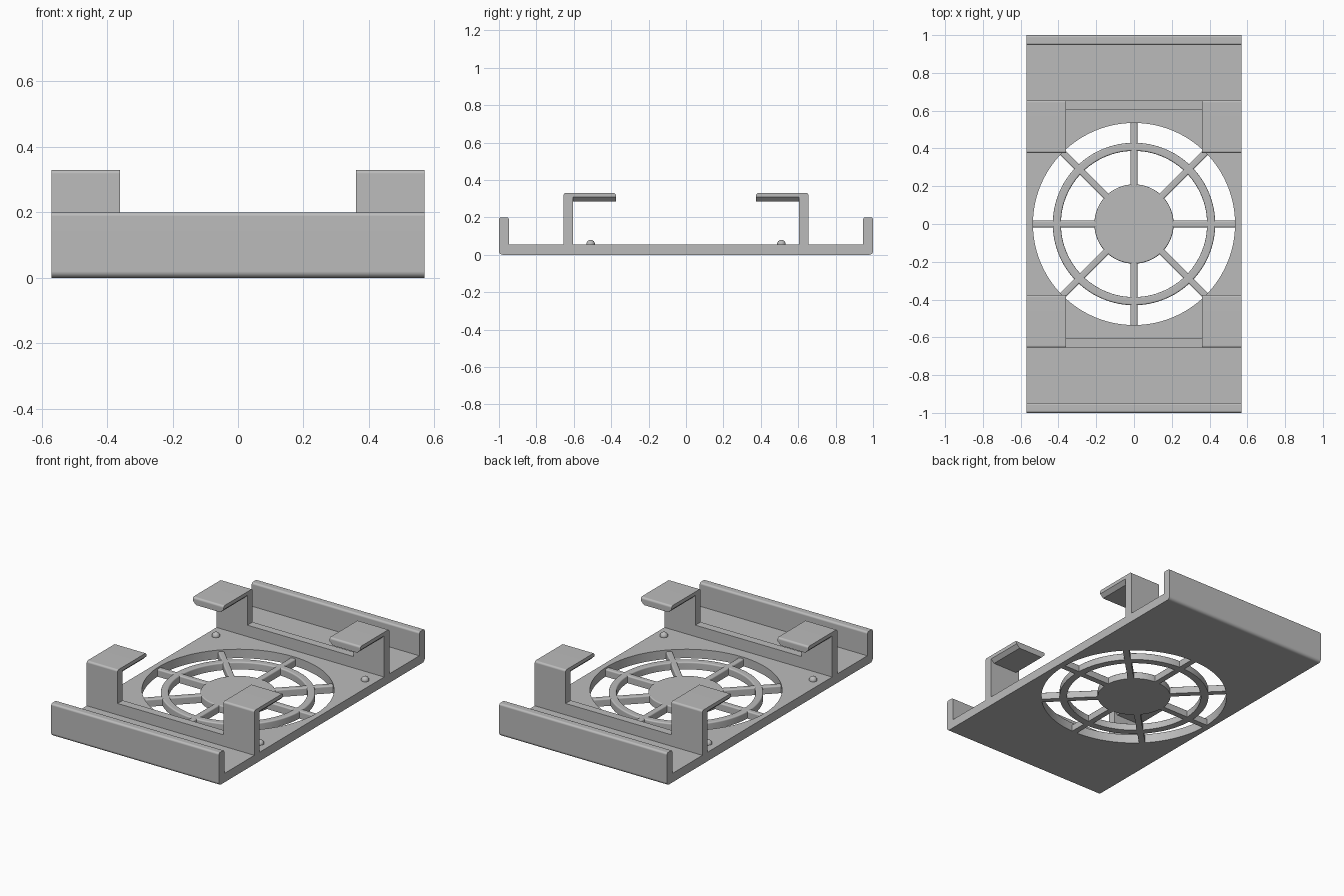
import bpy, bmesh, math
from mathutils import Vector, Matrix

if "Cube" in bpy.data.objects:
    bpy.data.objects.remove(bpy.data.objects["Cube"])

W = 0.57          # half width
T = 0.055         # plate thickness
SLOT = 0.36       # inner edge of the posts
WALL_IN, WALL_OUT = 0.605, 0.655
HOOK_TOP = 0.33

grey = bpy.data.materials.new("light grey plastic")
grey.use_nodes = True
COLOUR = (0.5, 0.5, 0.5, 1)
grey.diffuse_color = COLOUR
grey.node_tree.nodes["Principled BSDF"].inputs["Base Color"].default_value = COLOUR


def rounded(points, steps=6):
    """Profile of (u, v, radius) corners, with each corner filleted."""
    out = []
    for i, (u, v, r) in enumerate(points):
        p = Vector((u, v))
        if not r:
            out.append(p)
            continue
        a = (Vector(points[i - 1][:2]) - p).normalized()
        b = (Vector(points[(i + 1) % len(points)][:2]) - p).normalized()
        centre = p + (a + b) * r
        for k in range(steps + 1):
            t = k / steps * math.pi / 2
            out.append(centre - b * r * math.cos(t) - a * r * math.sin(t))
    return out


def finish(name, bm, mirror=""):
    bmesh.ops.recalc_face_normals(bm, faces=bm.faces)
    mesh = bpy.data.meshes.new(name)
    bm.to_mesh(mesh)
    bm.free()
    mesh.materials.append(grey)
    obj = bpy.data.objects.new(name, mesh)
    bpy.context.collection.objects.link(obj)
    if mirror:
        mod = obj.modifiers.new("mirror", 'MIRROR')
        mod.use_axis = ("x" in mirror, "y" in mirror, False)
    return obj


def prism(name, profile, along, lo, hi, mirror=""):
    """Extrude a profile along x (profile is y, z) or y (profile is x, z)."""
    bm = bmesh.new()
    def place(p, d):
        return (d, p[0], p[1]) if along == "x" else (p[0], d, p[1])
    ends = [[bm.verts.new(place(p, d)) for p in profile] for d in (lo, hi)]
    for ring in ends:
        bm.faces.new(ring)
    n = len(profile)
    for i in range(n):
        j = (i + 1) % n
        bm.faces.new((ends[0][i], ends[0][j], ends[1][j], ends[1][i]))
    return finish(name, bm, mirror)


def ring(name, section, steps=96):
    """Revolve an (r, z) section about the vertical axis."""
    bm = bmesh.new()
    verts = [bm.verts.new((r, 0, z)) for r, z in section]
    edges = [bm.edges.new((verts[i - 1], verts[i])) for i in range(len(verts))]
    bmesh.ops.spin(bm, geom=verts + edges, angle=math.tau, steps=steps,
                   axis=(0, 0, 1), cent=(0, 0, 0))
    bmesh.ops.remove_doubles(bm, verts=bm.verts, dist=1e-5)
    return finish(name, bm)


def disc(name, radius, lo, hi, bevel=0.0):
    bm = bmesh.new()
    bmesh.ops.create_cone(bm, cap_ends=True, segments=96, radius1=radius, radius2=radius,
                          depth=hi - lo, matrix=Matrix.Translation((0, 0, (lo + hi) / 2)))
    if bevel:
        rim = [e for e in bm.edges if all(v.co.z > lo + 1e-4 for v in e.verts)]
        bmesh.ops.bevel(bm, geom=rim, offset=bevel, segments=3, affect='EDGES', profile=0.5)
    return finish(name, bm)


parts = []

# Tray: floor plate with upturned end walls
tray = prism("tray", rounded([
    (-1, 0, 0.02), (1, 0, 0.02), (1, 0.2, 0.012), (0.947, 0.2, 0.012),
    (0.947, T, 0), (-0.947, T, 0), (-0.947, 0.2, 0.012), (-1, 0.2, 0.012)]), "x", -W, W)
parts.append(tray)

# Round fan opening through the floor
cutter = disc("fan_opening_cutter", 0.535, -0.1, 0.15)
cutter.hide_render = True
cut = tray.modifiers.new("opening", 'BOOLEAN')
cut.operation, cut.solver, cut.object = 'DIFFERENCE', 'EXACT', cutter
bpy.context.view_layer.objects.active = tray
bpy.ops.object.modifier_apply(modifier=cut.name)
bpy.data.objects.remove(cutter)

# Low cross walls between the posts
parts.append(prism("cross_wall", [
    (WALL_IN, T), (WALL_OUT, T), (WALL_OUT, 0.125), (WALL_IN, 0.125)],
    "x", -SLOT, SLOT, "y"))

# Corner posts with overhanging hooks
parts.append(prism("hook_post", rounded([
    (WALL_IN, T, 0), (WALL_OUT, T, 0), (WALL_OUT, HOOK_TOP, 0.012),
    (0.375, HOOK_TOP, 0.012), (0.375, 0.308, 0), (WALL_IN, 0.308, 0)]),
    "x", SLOT, W, "xy"))

# Chamfered underside of each hook
parts.append(prism("hook_underside", [
    (SLOT, 0.308), (W, 0.308), (W - 0.022, 0.286), (SLOT + 0.022, 0.286)],
    "y", 0.375, WALL_IN, "xy"))

# Fan grille: hub, ring and eight spokes
GRILLE = 0.045
parts.append(disc("grille_hub", 0.21, 0, GRILLE, 0.007))
parts.append(ring("grille_ring", rounded([
    (0.387, 0, 0), (0.43, 0, 0), (0.43, GRILLE, 0.008), (0.387, GRILLE, 0.008)], 4)))
for k in range(8):
    spoke = prism("grille_spoke", rounded([
        (-0.018, 0, 0), (0.018, 0, 0), (0.018, GRILLE, 0.008), (-0.018, GRILLE, 0.008)], 4),
        "y", 0.2, 0.538)
    spoke.rotation_euler.z = k * math.pi / 4
    parts.append(spoke)

# Small locating bumps in the floor corners
bm = bmesh.new()
bmesh.ops.create_uvsphere(bm, u_segments=24, v_segments=12, radius=0.023,
                          matrix=Matrix.Translation((0.507, 0.51, T + 0.002)))
parts.append(finish("locating_bump", bm, "xy"))

# Smooth fillets, crisp flat faces
bpy.ops.object.select_all(action='DESELECT')
for obj in parts:
    obj.select_set(True)
bpy.context.view_layer.objects.active = tray
bpy.ops.object.shade_smooth_by_angle(angle=math.radians(35))
for obj in parts:
    obj.modifiers.new("even_shading", 'WEIGHTED_NORMAL').keep_sharp = True
